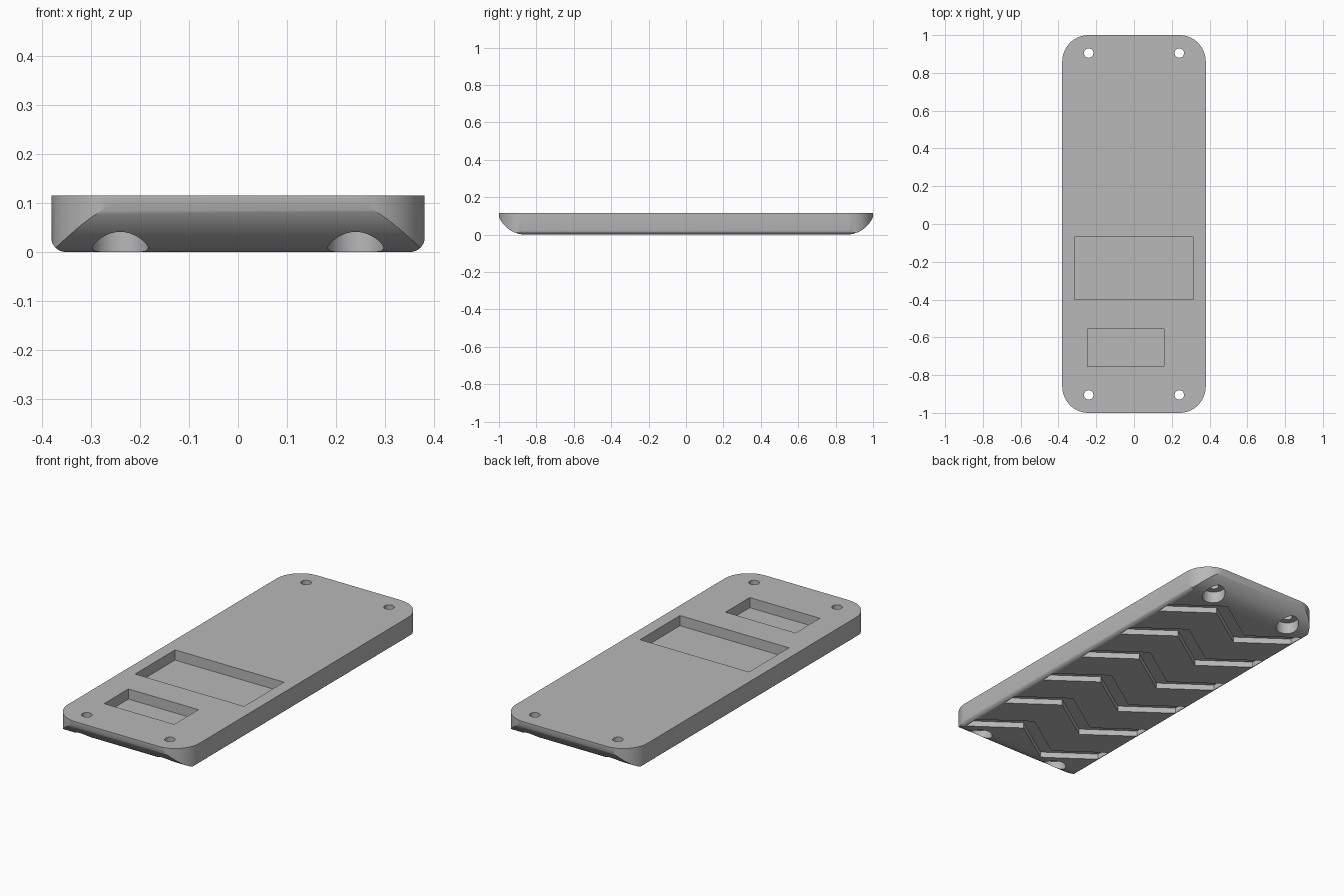
import bpy, bmesh, math
from mathutils import Vector

cube = bpy.data.objects.get("Cube")
if cube:
    bpy.data.objects.remove(cube, do_unlink=True)

HALF_X, HALF_Y, TOP = 0.38, 1.0, 0.115
CORNER, SIDE_FILLET = 0.14, 0.03
END_RADIUS, END_START = 0.155, 0.857
AXES = {"x": lambda a, b, h: (h, a, b),
        "y": lambda a, b, h: (a, h, b),
        "z": lambda a, b, h: (a, b, h)}

grey = bpy.data.materials.new("light_grey")
grey.use_nodes = True
colour = (0.48, 0.48, 0.48, 1)
grey.diffuse_color = colour
grey.node_tree.nodes["Principled BSDF"].inputs["Base Color"].default_value = colour


def prism(name, points, axis, low, high):
    """Extrude a closed 2D outline along one axis."""
    bm = bmesh.new()
    place = AXES[axis]
    base = bm.faces.new([bm.verts.new(place(a, b, low)) for a, b in points])
    moved = bmesh.ops.extrude_face_region(bm, geom=[base])["geom"]
    bmesh.ops.translate(bm, vec=Vector(place(0, 0, high - low)),
                        verts=[v for v in moved if isinstance(v, bmesh.types.BMVert)])
    bmesh.ops.recalc_face_normals(bm, faces=bm.faces)
    mesh = bpy.data.meshes.new(name)
    bm.to_mesh(mesh)
    bm.free()
    mesh.materials.append(grey)
    obj = bpy.data.objects.new(name, mesh)
    bpy.context.collection.objects.link(obj)
    return obj


def arc(cx, cy, r, start, end, steps=16):
    angles = [math.radians(start + (end - start) * i / steps) for i in range(steps + 1)]
    return [(cx + r * math.cos(t), cy + r * math.sin(t)) for t in angles]


def rectangle(x0, x1, y0, y1):
    return [(x0, y0), (x1, y0), (x1, y1), (x0, y1)]


def mirrored(points):
    return points + [(-a, b) for a, b in reversed(points)]


def combine(target, tool, operation):
    mod = target.modifiers.new(operation, "BOOLEAN")
    mod.operation, mod.object, mod.solver = operation, tool, "EXACT"
    bpy.context.view_layer.objects.active = target
    bpy.ops.object.modifier_apply(modifier=mod.name)
    bpy.data.objects.remove(tool, do_unlink=True)


# Plate with rounded corners in plan
outline = []
for sx, sy, start in ((1, 1, 0), (-1, 1, 90), (-1, -1, 180), (1, -1, 270)):
    outline += arc(sx * (HALF_X - CORNER), sy * (HALF_Y - CORNER), CORNER, start, start + 90)
plate = prism("base_plate", outline, "z", 0, TOP)

# Upswept ends
sweep = math.degrees(math.asin((HALF_Y + 0.004 - END_START) / END_RADIUS))
end_profile = mirrored(arc(END_START, END_RADIUS, END_RADIUS, -90, sweep - 90, 24)
                       + [(HALF_Y + 0.004, TOP + 0.1)])
combine(plate, prism("end_shape", end_profile, "x", -1, 1), "INTERSECT")

# Small fillet along the lower long edges
side_profile = mirrored(arc(HALF_X + 0.0005 - SIDE_FILLET, SIDE_FILLET, SIDE_FILLET, -90, 0, 10)
                        + [(HALF_X + 0.0005, TOP + 0.1)])
combine(plate, prism("side_shape", side_profile, "y", -2, 2), "INTERSECT")

# Two rectangular pockets in the top
for bounds in ((-0.315, 0.315, -0.40, -0.07), (-0.245, 0.16, -0.755, -0.555)):
    combine(plate, prism("pocket", rectangle(*bounds), "z", TOP - 0.053, TOP + 0.1), "DIFFERENCE")

# Corner screw holes with wide recesses underneath
for sx in (-1, 1):
    for sy in (-1, 1):
        for radius, low, high in ((0.057, -0.1, 0.062), (0.025, -0.2, 0.3)):
            ring = arc(sx * 0.24, sy * 0.905, radius, 0, 360, 40)[:-1]
            combine(plate, prism("screw_hole", ring, "z", low, high), "DIFFERENCE")

# Zigzag tread grooves in the underside
ZIG, GROOVE = 0.085, 0.042
zigzag = [(0.36, -ZIG), (0.127, ZIG), (-0.127, -ZIG), (-0.36, ZIG)]
for i in range(6):
    y = 0.75 - 0.3 * i
    strip = ([(a, y + b + GROOVE) for a, b in zigzag]
             + [(a, y + b - GROOVE) for a, b in reversed(zigzag)])
    combine(plate, prism("tread_groove", strip, "z", -0.1, 0.03), "DIFFERENCE")

# Smooth curved walls, crisp edges
bpy.ops.object.select_all(action="DESELECT")
plate.select_set(True)
bpy.context.view_layer.objects.active = plate
bpy.ops.object.shade_smooth_by_angle(angle=math.radians(30))
